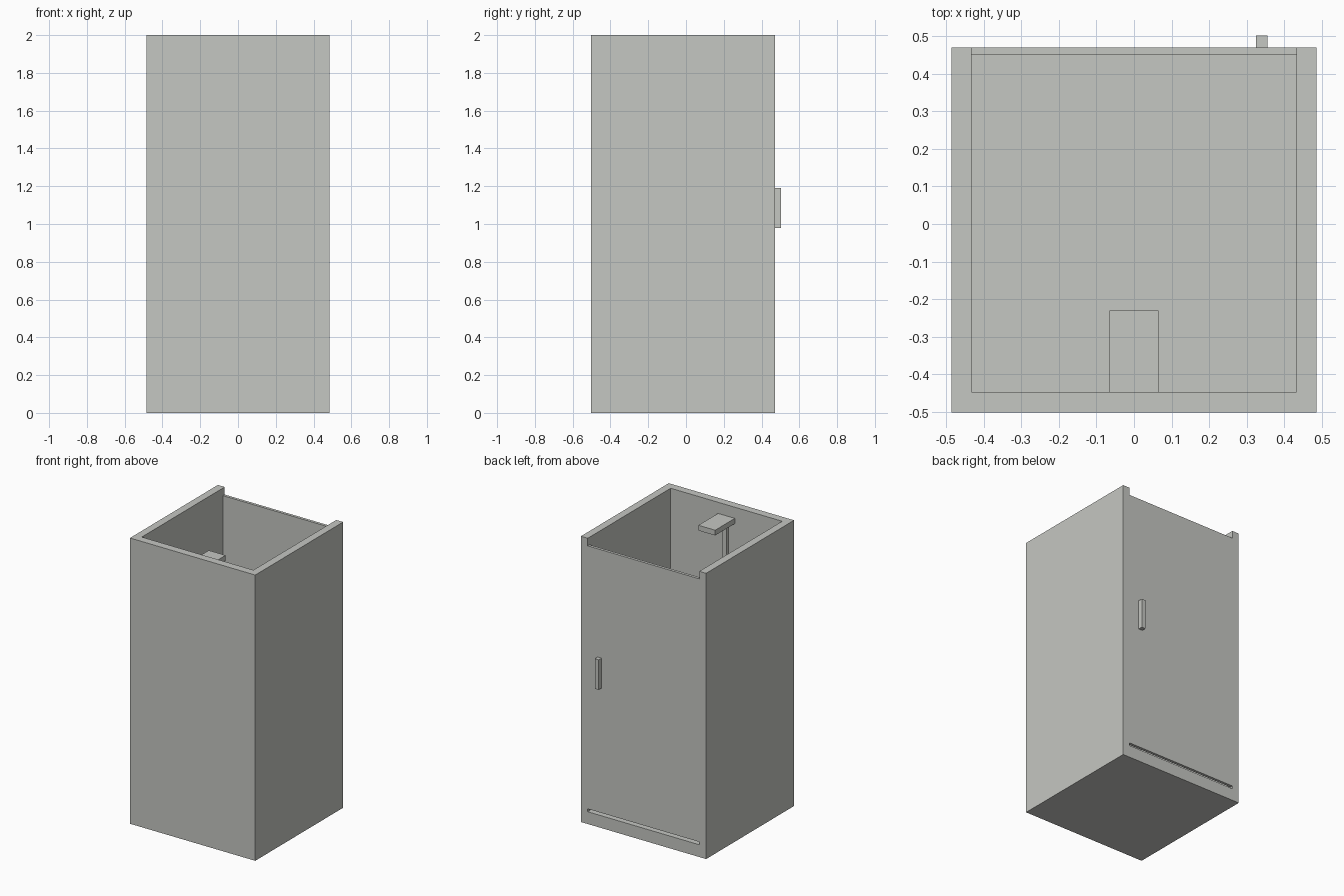
import bpy
import bmesh

cube = bpy.data.objects.get("Cube")
if cube:
    bpy.data.objects.remove(cube, do_unlink=True)

# Single matte grey
grey = bpy.data.materials.new("light_grey")
grey.use_nodes = True
colour = (0.56, 0.57, 0.54, 1)
grey.diffuse_color = colour
grey.node_tree.nodes["Principled BSDF"].inputs["Base Color"].default_value = colour


def prism(name, outline, bottom, top):
    """Extrude a flat outline (x, y) from bottom to top."""
    bm = bmesh.new()
    face = bm.faces.new([bm.verts.new((x, y, bottom)) for x, y in outline])
    ext = bmesh.ops.extrude_face_region(bm, geom=[face], use_keep_orig=True)
    verts = [g for g in ext["geom"] if isinstance(g, bmesh.types.BMVert)]
    bmesh.ops.translate(bm, verts=verts, vec=(0, 0, top - bottom))
    bmesh.ops.recalc_face_normals(bm, faces=bm.faces)
    mesh = bpy.data.meshes.new(name)
    bm.to_mesh(mesh)
    bm.free()
    mesh.materials.append(grey)
    obj = bpy.data.objects.new(name, mesh)
    bpy.context.collection.objects.link(obj)
    return obj


def box(name, x, y, z):
    return prism(name, [(x[0], y[0]), (x[1], y[0]), (x[1], y[1]), (x[0], y[1])], *z)


OUT, IN = 0.485, 0.432
FRONT, WALL, BACK = -0.502, -0.447, 0.47

# Three-sided wall, open at the back
prism("stall_walls", [(-OUT, FRONT), (OUT, FRONT), (OUT, BACK), (IN, BACK),
                      (IN, WALL), (-IN, WALL), (-IN, BACK), (-OUT, BACK)], 0, 2)

# Floor tray between the walls
box("floor_tray", (-IN, IN), (WALL, BACK), (0, 0.086))

# Door with a gap below it and a lowered top, and its handle
box("door", (-IN, IN), (0.45, BACK), (0.106, 1.947))
box("door_handle", (0.325, 0.355), (BACK, 0.502), (0.98, 1.19))

# Shower riser on the front wall and the flat head above it
box("shower_riser", (-0.015, 0.015), (WALL, -0.425), (0.95, 1.885))
box("shower_head", (-0.065, 0.065), (WALL, -0.23), (1.885, 1.922))
